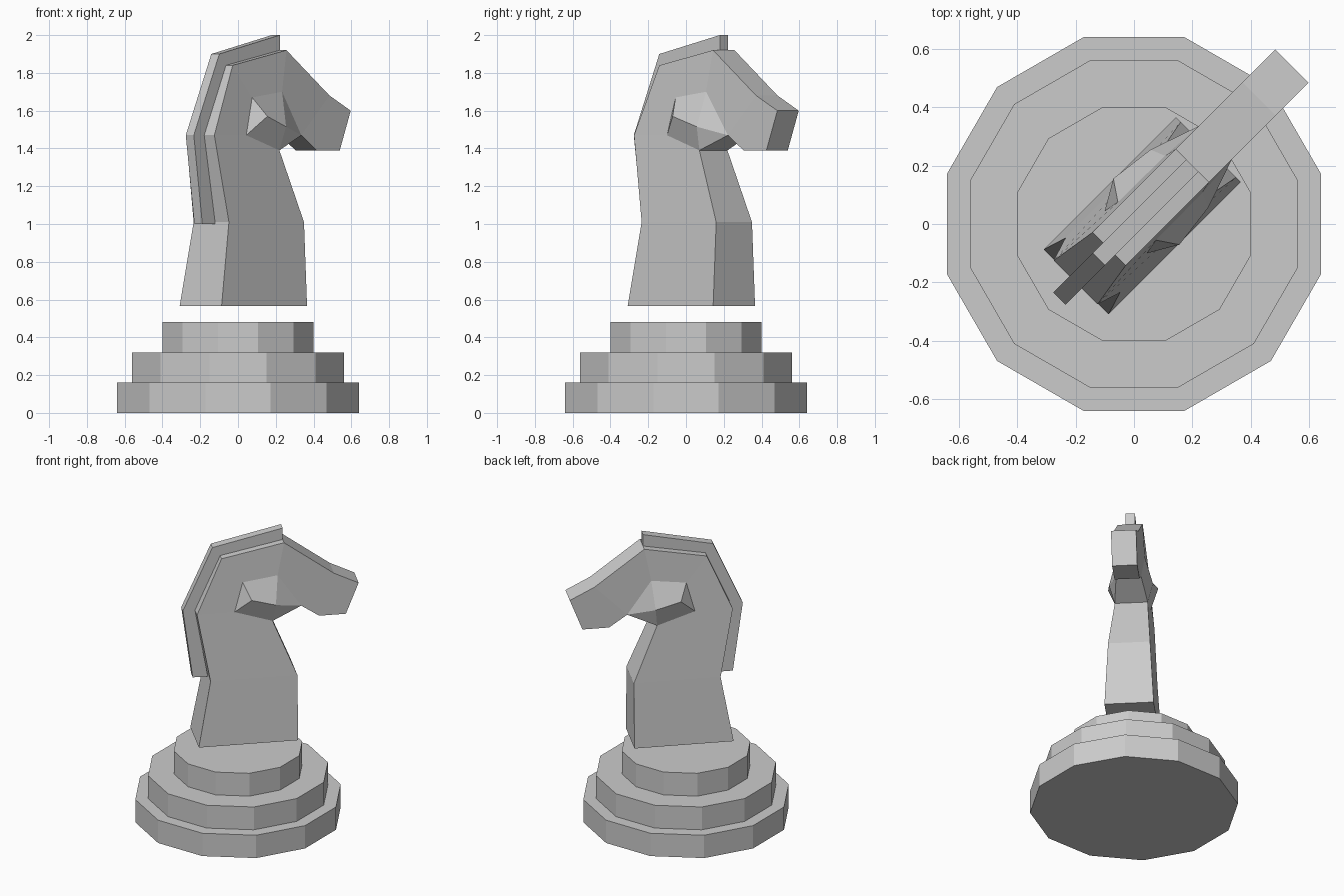
import bpy, bmesh, math

cube = bpy.data.objects.get("Cube")
if cube:
    bpy.data.objects.remove(cube, do_unlink=True)

TURN = math.radians(45)  # the figure faces the corner between +x and +y

stone = bpy.data.materials.new("grey_stone")
stone.use_nodes = True
GREY = (0.6, 0.6, 0.6, 1)
stone.diffuse_color = GREY
stone.node_tree.nodes["Principled BSDF"].inputs["Base Color"].default_value = GREY


def finish(bm, name, turn=0.0):
    bmesh.ops.recalc_face_normals(bm, faces=bm.faces[:])
    mesh = bpy.data.meshes.new(name)
    bm.to_mesh(mesh)
    bm.free()
    mesh.materials.append(stone)
    obj = bpy.data.objects.new(name, mesh)
    obj.rotation_euler.z = turn
    bpy.context.collection.objects.link(obj)


def symmetric_solid(name, outline, side_faces, points):
    """Join two mirrored sides, made of (forward, half width, height) points."""
    bm = bmesh.new()
    sides = [{k: bm.verts.new((u, s * w, z)) for k, (u, w, z) in points.items()}
             for s in (-1, 1)]
    for side in sides:
        for face in side_faces:
            bm.faces.new([side[k] for k in face.split()])
    right, left = sides
    for a, b in zip(outline, outline[1:] + outline[:1]):
        bm.faces.new((right[a], right[b], left[b], left[a]))
    finish(bm, name, TURN)


# Stepped twelve-sided base
for name, apothem, bottom in (("base_bottom_step", 0.64, 0.0),
                              ("base_middle_step", 0.56, 0.16),
                              ("base_top_step", 0.40, 0.32)):
    bm = bmesh.new()
    radius = apothem / math.cos(math.pi / 12)
    ring = [bm.verts.new((radius * math.cos(a), radius * math.sin(a), bottom))
            for a in (math.pi / 12 + i * math.pi / 6 for i in range(12))]
    disc = bm.faces.new(ring)
    top = bmesh.ops.extrude_face_region(bm, geom=[disc], use_keep_orig=True)
    bmesh.ops.translate(bm, vec=(0, 0, 0.16),
                        verts=[g for g in top["geom"] if isinstance(g, bmesh.types.BMVert)])
    finish(bm, name)

# Neck and head: outline points first, then the raised cheek
horse = {
    "foot_back": (-0.28, 0.157, 0.565), "chest_back": (-0.20, 0.132, 1.01),
    "nape": (-0.283, 0.106, 1.47), "crest": (-0.12, 0.08, 1.84),
    "poll": (0.283, 0.08, 1.92), "bridge": (0.605, 0.08, 1.68),
    "nose": (0.764, 0.08, 1.60), "lip": (0.682, 0.08, 1.39),
    "chin": (0.51, 0.08, 1.39), "jaw": (0.394, 0.08, 1.47),
    "throat": (0.205, 0.105, 1.39), "chest": (0.36, 0.134, 1.01),
    "foot_front": (0.36, 0.157, 0.565),
}
horse_outline = list(horse)
horse.update({
    "cheek_top": (0.014, 0.092, 1.67), "cheek_back": (-0.04, 0.102, 1.47),
    "cheek_front": (0.24, 0.09, 1.70),
    "cheek_peak": (0.06, 0.16, 1.57), "cheek_ridge": (0.22, 0.14, 1.515),
})
horse_sides = [
    "foot_back chest_back chest foot_front",
    "chest_back nape cheek_back throat chest",
    "nape crest cheek_top cheek_back",
    "crest poll cheek_front cheek_top",
    "poll bridge jaw cheek_front",
    "bridge chin jaw",
    "bridge nose lip chin",
    "cheek_top cheek_peak cheek_back",
    "cheek_back cheek_peak cheek_ridge throat",
    "throat cheek_ridge jaw",
    "cheek_top cheek_front cheek_ridge cheek_peak",
    "cheek_front jaw cheek_ridge",
]
symmetric_solid("neck_and_head", horse_outline, horse_sides, horse)

# Mane: a thin strip following the back of the neck
W = 0.03
outer = [(-0.297, 1.0), (-0.361, 1.47), (-0.17, 1.90), (0.283, 2.0)]
inner = [(-0.20, 1.0), (-0.283, 1.47), (-0.12, 1.84), (0.283, 1.92)]
mane = {f"o{i}": (u, W, z) for i, (u, z) in enumerate(outer)}
mane.update({f"i{i}": (u, W, z) for i, (u, z) in enumerate(inner)})
mane_outline = [f"o{i}" for i in range(4)] + [f"i{i}" for i in reversed(range(4))]
mane_sides = [f"o{i} o{i + 1} i{i + 1} i{i}" for i in range(3)]
symmetric_solid("mane", mane_outline, mane_sides, mane)
